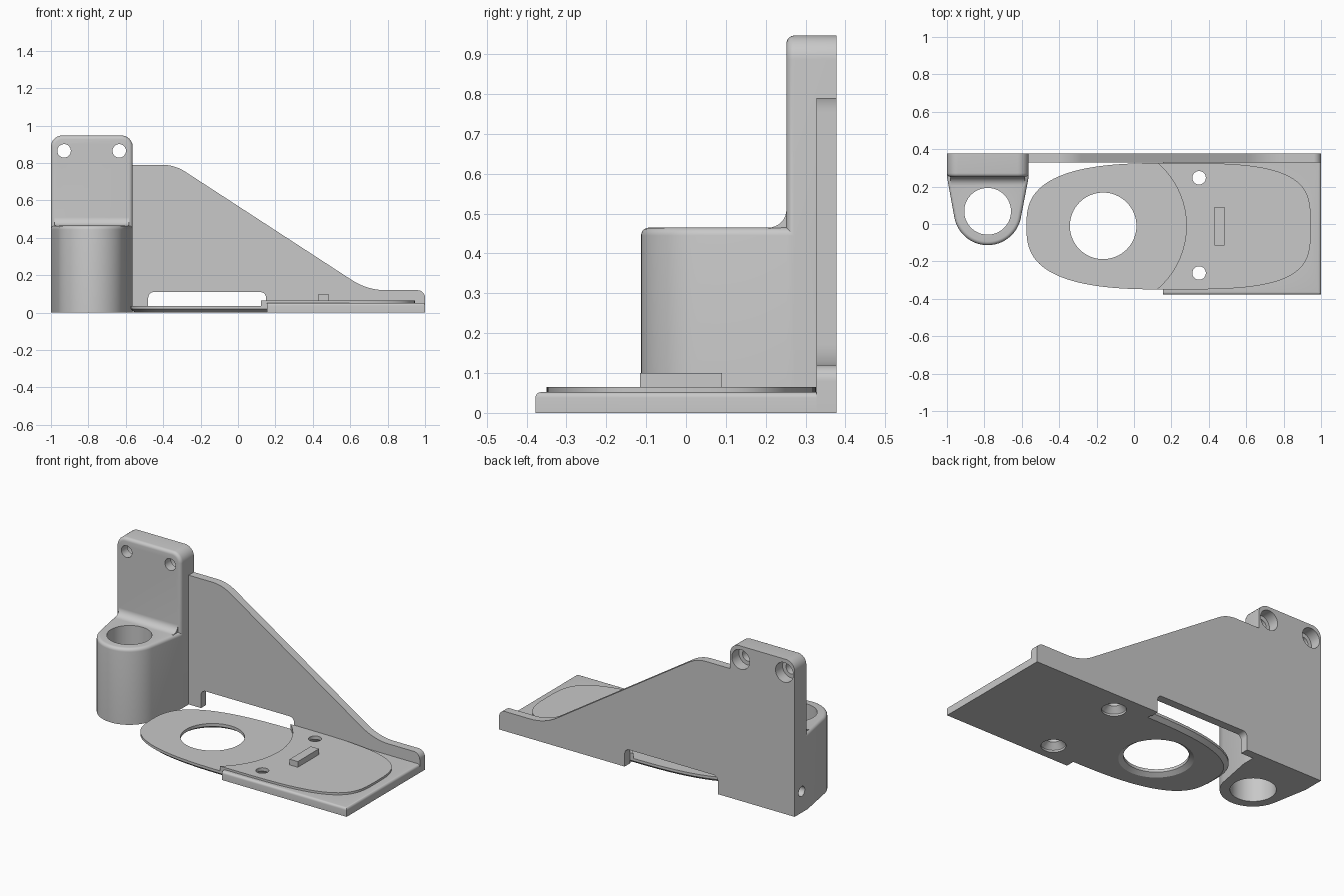
import bpy, bmesh, math
from mathutils import Vector

if "Cube" in bpy.data.objects:
    bpy.data.objects.remove(bpy.data.objects["Cube"], do_unlink=True)

GREY = (0.58, 0.58, 0.58, 1)
mat = bpy.data.materials.new("plain grey")
mat.use_nodes = True
mat.diffuse_color = GREY
mat.node_tree.nodes["Principled BSDF"].inputs["Base Color"].default_value = GREY


def loft(name, rings):
    """Solid through a list of equal-length rings, capped at both ends."""
    bm = bmesh.new()
    loops = [[bm.verts.new(p) for p in ring] for ring in rings]
    n = len(loops[0])
    for a, b in zip(loops, loops[1:]):
        for i in range(n):
            j = (i + 1) % n
            bm.faces.new((a[i], a[j], b[j], b[i]))
    bm.faces.new(loops[0])
    bm.faces.new(loops[-1])
    bmesh.ops.recalc_face_normals(bm, faces=bm.faces)
    mesh = bpy.data.meshes.new(name)
    bm.to_mesh(mesh)
    bm.free()
    mesh.materials.append(mat)
    ob = bpy.data.objects.new(name, mesh)
    bpy.context.collection.objects.link(ob)
    return ob


def place(points, axis, d):
    """Put a 2D outline in the plane across the given axis at distance d."""
    if axis == "x":
        return [(d, a, b) for a, b in points]
    if axis == "y":
        return [(a, d, b) for a, b in points]
    return [(a, b, d) for a, b in points]


def rounded(corners, steps=8):
    """Outline from (a, b, radius) corners with filleted arcs."""
    out = []
    for i, (a, b, r) in enumerate(corners):
        p = Vector((a, b))
        if r <= 0:
            out.append(p)
            continue
        u = (Vector(corners[i - 1][:2]) - p).normalized()
        v = (Vector(corners[(i + 1) % len(corners)][:2]) - p).normalized()
        half = u.angle(v) / 2
        c = p + (u + v).normalized() * (r / math.sin(half))
        t = r / math.tan(half)
        s, e = p + u * t - c, p + v * t - c
        out += [c + s.lerp(e, k / steps).normalized() * r for k in range(steps + 1)]
    return out


def arc(cx, cy, r, start, end, steps):
    angles = [math.radians(start + (end - start) * k / steps) for k in range(steps + 1)]
    return [(cx + r * math.cos(t), cy + r * math.sin(t)) for t in angles]


def round_cutter(axis, a, b, stations):
    """Turned cutter; stations are (distance, radius)."""
    ob = loft("cutter", [place(arc(a, b, r, 0, 360, 64)[:-1], axis, d) for d, r in stations])
    ob.hide_render = True
    return ob


def combine(ob, other, operation):
    mod = ob.modifiers.new("combine", "BOOLEAN")
    mod.operation, mod.object, mod.solver = operation, other, "EXACT"
    bpy.context.view_layer.objects.active = ob
    bpy.ops.object.modifier_apply(modifier=mod.name)
    bpy.data.objects.remove(other, do_unlink=True)


def fillet(radius, steps=5):
    """(inset, drop) pairs for a quarter-round edge."""
    ts = [math.pi / 2 * k / steps for k in range(steps + 1)]
    return [(radius * (1 - math.cos(t)), radius * (1 - math.sin(t))) for t in ts]


# Clamp mount: tall rear plate with rounded top corners and front edge
L, R, FRONT, BACK, TOP, STEP = -1.0, -0.563, 0.252, 0.378, 0.947, 0.465


def plate_outline(i):
    return rounded([(L + i, 0, 0), (R - i, 0, 0),
                    (R - i, TOP - i, 0.06 - i), (L + i, TOP - i, 0.06 - i)])


mount = loft("clamp_mount", [place(plate_outline(0), "y", BACK)] +
             [place(plate_outline(i), "y", FRONT + d) for i, d in fillet(0.02)])

# Tapered socket body in front of the plate
CX, CY = -0.7825, 0.068


def socket_outline(i):
    return [(R - i, FRONT), (R - i, 0.36), (L + i, 0.36), (L + i, FRONT)] + \
        arc(CX, CY, 0.181 - i, 192, 348, 40)


socket = loft("socket_body", [place(socket_outline(0), "z", 0)] +
              [place(socket_outline(i), "z", STEP - d) for i, d in fillet(0.02)])
combine(mount, socket, "UNION")

# Concave blend between the socket top and the plate
F = 0.045
blend = [(FRONT + 0.03, STEP - 0.03), (FRONT + 0.03, STEP + F), (FRONT, STEP + F)] + \
    arc(FRONT - F, STEP + F, F, 0, -90, 8)[1:] + [(FRONT - F, STEP - 0.03)]
combine(mount, loft("blend", [place(blend, "x", x) for x in (L + 0.02, R - 0.02)]), "UNION")

# Socket bore, counterbored screw holes and side set-screw hole
combine(mount, round_cutter("z", CX, CY, [(-0.1, 0.125), (0.6, 0.125)]), "DIFFERENCE")
for x in (-0.93, -0.635):
    combine(mount, round_cutter("y", x, 0.865, [(0.1, 0.036), (0.31, 0.036),
                                                (0.31, 0.06), (0.5, 0.06)]), "DIFFERENCE")
combine(mount, round_cutter("x", 0.31, 0.13, [(-1.1, 0.03), (-0.8, 0.03)]), "DIFFERENCE")

# Sloping rear web with a slot along its foot
web_outline = rounded([
    (-0.58, 0, 0), (-0.48, 0, 0), (-0.48, 0.11, 0.03), (0.15, 0.11, 0.03),
    (0.15, 0, 0), (1, 0, 0), (1, 0.12, 0.04), (0.692, 0.12, 0.33),
    (-0.338, 0.79, 0.22), (-0.58, 0.79, 0)])
web = loft("rear_web", [place(web_outline, "y", y) for y in (0.328, BACK)])


# Base plate with rounded front and end edges
def base_outline(i):
    return [(0.155, -0.378 + i), (1 - i, -0.378 + i), (1 - i, 0.36), (0.155, 0.36)]


tray = loft("base_tray", [place(base_outline(0), "z", 0)] +
            [place(base_outline(i), "z", 0.052 - d) for i, d in fillet(0.014)])


# Oval pad, squarer towards the free end, chamfered underneath
def pad_outline(i, steps=112):
    out = []
    for k in range(steps):
        t = 2 * math.pi * k / steps
        c, s = math.cos(t), math.sin(t)
        e = 2 / (3.5 if c > 0 else 2.8)
        out.append((0.185 + (0.76 - i) * math.copysign(abs(c) ** e, c),
                    -0.012 + (0.338 - i) * math.copysign(abs(s) ** e, s)))
    return out


pad = loft("oval_pad", [place(pad_outline(i), "z", z)
                        for i, z in ((0.025, 0), (0, 0.02), (0, 0.065))])
combine(tray, pad, "UNION")

# Lowered round seat, its large hole and two countersunk holes
HX, HY = -0.165, -0.01
combine(tray, round_cutter("z", HX, HY, [(0.036, 0.445), (0.2, 0.445)]), "DIFFERENCE")
combine(tray, round_cutter("z", HX, HY, [(-0.02, 0.235), (0.018, 0.178), (0.2, 0.178)]), "DIFFERENCE")
for y in (0.247, -0.262):
    combine(tray, round_cutter("z", 0.348, y, [(-0.02, 0.068), (0.012, 0.068),
                                               (0.044, 0.036), (0.2, 0.036)]), "DIFFERENCE")

# Small locating bar
bar_outline = [(0.43, -0.115), (0.485, -0.115), (0.485, 0.09), (0.43, 0.09)]
bar = loft("locating_bar", [place(bar_outline, "z", z) for z in (0.05, 0.1)])

# Smooth curved surfaces, keep hard edges
bpy.ops.object.select_all(action="DESELECT")
for ob in (mount, web, tray, bar):
    ob.select_set(True)
bpy.context.view_layer.objects.active = mount
bpy.ops.object.shade_smooth_by_angle(angle=math.radians(30))
